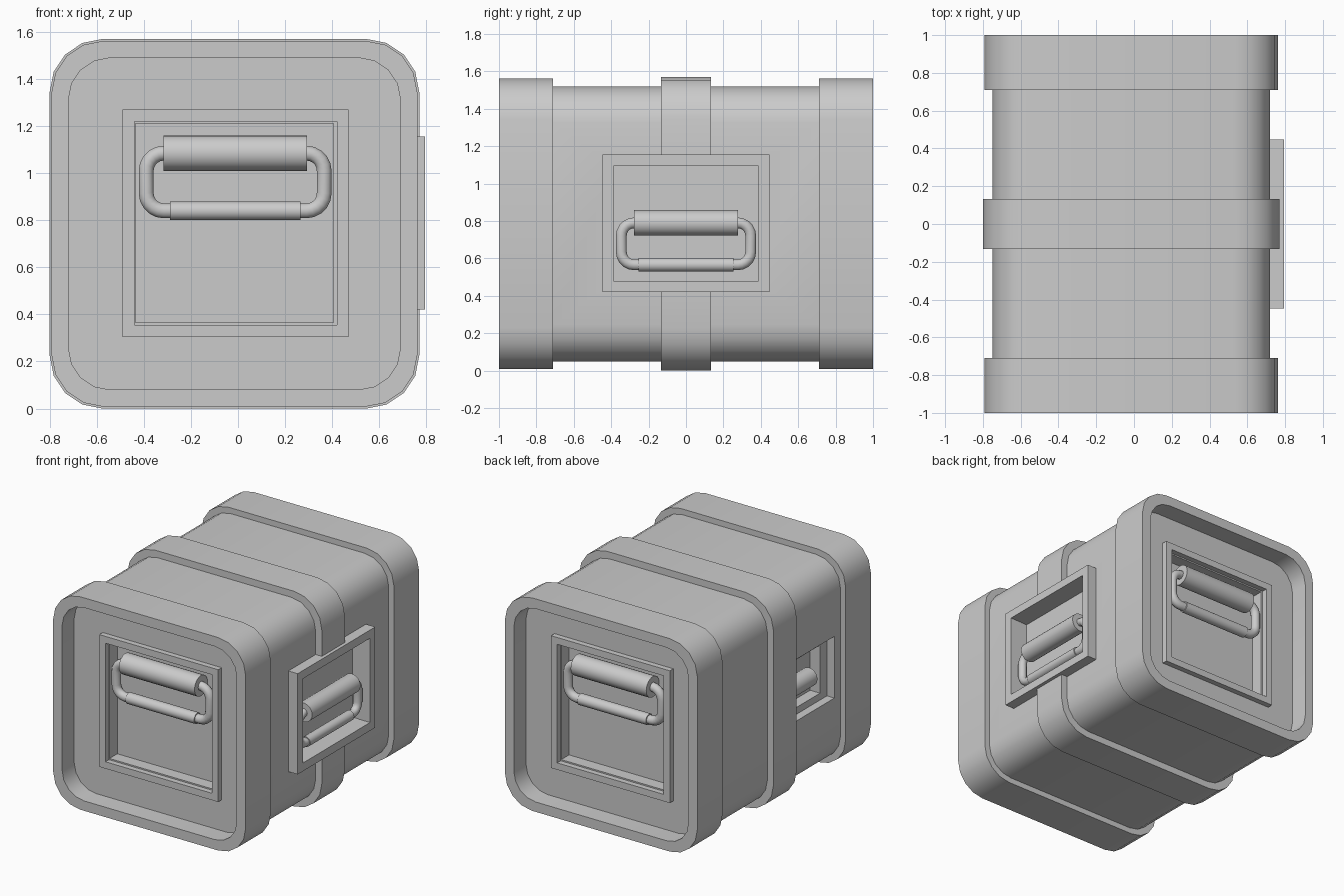
import bpy, bmesh, math
from mathutils import Matrix, Vector

if "Cube" in bpy.data.objects:
    bpy.data.objects.remove(bpy.data.objects["Cube"])

CX, CZ, HALF = -0.015, 0.785, 0.785


def finish(name, bm, smooth=True):
    bmesh.ops.recalc_face_normals(bm, faces=bm.faces)
    me = bpy.data.meshes.new(name)
    bm.to_mesh(me)
    bm.free()
    ob = bpy.data.objects.new(name, me)
    bpy.context.collection.objects.link(ob)
    activate(ob)
    if smooth:
        bpy.ops.object.shade_smooth_by_angle(angle=math.radians(35))
    return ob


def activate(ob):
    bpy.ops.object.select_all(action='DESELECT')
    ob.select_set(True)
    bpy.context.view_layer.objects.active = ob


def rounded_square(y, inset, segs=4):
    h, r = HALF - inset, 0.225 - inset * 0.6
    pts = []
    for q in range(4):
        a0 = q * math.pi / 2
        sx = 1 if q in (0, 3) else -1
        sz = 1 if q in (0, 1) else -1
        for i in range(segs + 1):
            a = a0 + i * math.pi / 2 / segs
            pts.append((CX + sx * (h - r) + r * math.cos(a), y,
                        CZ + sz * (h - r) + r * math.sin(a)))
    return pts


def box(name, lo, hi):
    bm = bmesh.new()
    lo, hi = Vector(lo), Vector(hi)
    bmesh.ops.create_cube(bm, size=1, matrix=Matrix.Translation((lo + hi) / 2)
                          @ Matrix.Diagonal((*(hi - lo), 1)))
    return finish(name, bm, False)


def cut(target, lo, hi):
    c = box("cutter", lo, hi)
    c.hide_render = True
    activate(target)
    m = target.modifiers.new("recess", 'BOOLEAN')
    m.operation, m.object, m.solver = 'DIFFERENCE', c, 'EXACT'
    bpy.ops.object.modifier_apply(modifier=m.name)
    bpy.data.objects.remove(c)


# Crate shell: end collars with sunk panels, body and middle band in one loft
half = [(-0.86, 0.08), (-1, 0.08), (-1, 0.008), (-0.71, 0.008), (-0.71, 0.05),
        (-0.133, 0.05), (-0.133, 0)]
rings = half + [(-y, i) for y, i in reversed(half)]
bm = bmesh.new()
loops = [[bm.verts.new(p) for p in rounded_square(y, i)] for y, i in rings]
for a, b in zip(loops, loops[1:]):
    for k in range(len(a)):
        n = (k + 1) % len(a)
        bm.faces.new((a[k], a[n], b[n], b[k]))
bm.faces.new(loops[0])
bm.faces.new(loops[-1])
body = finish("crate_body", bm)

# Recesses in both ends, the right side and the sunk opening on the left
for s in (-1, 1):
    ys = sorted((s * 0.77, s * 0.95))
    cut(body, (CX - 0.42, ys[0], 0.365), (CX + 0.42, ys[1], 1.21))
cut(body, (0.65, -0.39, 0.48), (0.9, 0.39, 1.095))
cut(body, (-0.77, -0.64, 0.55), (-0.69, -0.14, 1.0))
cut(body, (-0.78, -0.56, 0.6), (-0.61, -0.145, 0.95))
activate(body)
bpy.ops.object.shade_smooth_by_angle(angle=math.radians(35))


def frame(name, mat, outer, inner, front, back):
    bm = bmesh.new()
    signs = ((-1, -1), (1, -1), (1, 1), (-1, 1))
    L = [[bm.verts.new((sx * w, y, sz * h)) for sx, sz in signs]
         for (w, h), y in ((outer, back), (outer, front), (inner, front), (inner, back))]
    for j in range(4):
        a, b = L[j], L[(j + 1) % 4]
        for k in range(4):
            n = (k + 1) % 4
            bm.faces.new((a[k], a[n], b[n], b[k]))
    bm.transform(mat)
    return finish(name, bm, False)


def rod(bm, half_len, radius, z):
    bmesh.ops.create_cone(bm, cap_ends=True, segments=24, radius1=radius, radius2=radius,
                          depth=2 * half_len,
                          matrix=Matrix.Translation((0, 0, z)) @ Matrix.Rotation(math.pi / 2, 4, 'Y'))


# Carry handle: thick upper grip, thinner lower sleeve and a bent wire loop
def handle(name, mat):
    bm = bmesh.new()
    rod(bm, 0.305, 0.075, 0)
    rod(bm, 0.277, 0.04, -0.245)
    bm.transform(mat)
    finish(name + "_grips", bm)
    r, w, low = 0.075, 0.378, -0.245
    side = [(0.29, 0)]
    for cz, a0 in ((-r, 90), (low + r, 0)):
        for i in range(6):
            a = math.radians(a0 - i * 18)
            side.append((w - r + r * math.cos(a), cz + r * math.sin(a)))
    path = side + [(-x, z) for x, z in reversed(side)]
    cu = bpy.data.curves.new(name + "_wire", 'CURVE')
    cu.dimensions, cu.bevel_depth, cu.bevel_resolution = '3D', 0.033, 3
    sp = cu.splines.new('POLY')
    sp.points.add(len(path) - 1)
    for p, (x, z) in zip(sp.points, path):
        p.co = (*(mat @ Vector((x, 0, z))), 1)
    cu.bevel_depth *= mat.to_scale().x
    ob = bpy.data.objects.new(name + "_wire", cu)
    bpy.context.collection.objects.link(ob)
    activate(ob)
    bpy.ops.object.convert(target='MESH')
    bpy.ops.object.shade_smooth_by_angle(angle=math.radians(50))


T = Matrix.Translation
for label, ang in (("front", 0), ("back", math.pi)):
    turn = T((CX, 0, 0)) @ Matrix.Rotation(ang, 4, 'Z')
    frame(label + "_frame", turn @ T((0.005, 0, 0.7875)), (0.48, 0.4825), (0.43, 0.4325), -0.9, -0.85)
    handle(label + "_handle", turn @ T((0.003, -0.845, 1.085)))

# Raised side frame and handle
turn = Matrix.Rotation(math.pi / 2, 4, 'Z')
frame("right_frame", turn @ T((0, 0, 0.7875)), (0.447, 0.3675), (0.388, 0.3075), -0.795, -0.70)
handle("right_handle", turn @ T((0, -0.725, 0.79)) @ Matrix.Scale(0.915, 4))

# Grip tucked in the left opening
bm = bmesh.new()
rod(bm, 0.2, 0.066, 0)
bm.transform(T((-0.68, -0.25, 0.76)) @ Matrix.Rotation(math.pi / 2, 4, 'Z'))
finish("left_grip", bm)
